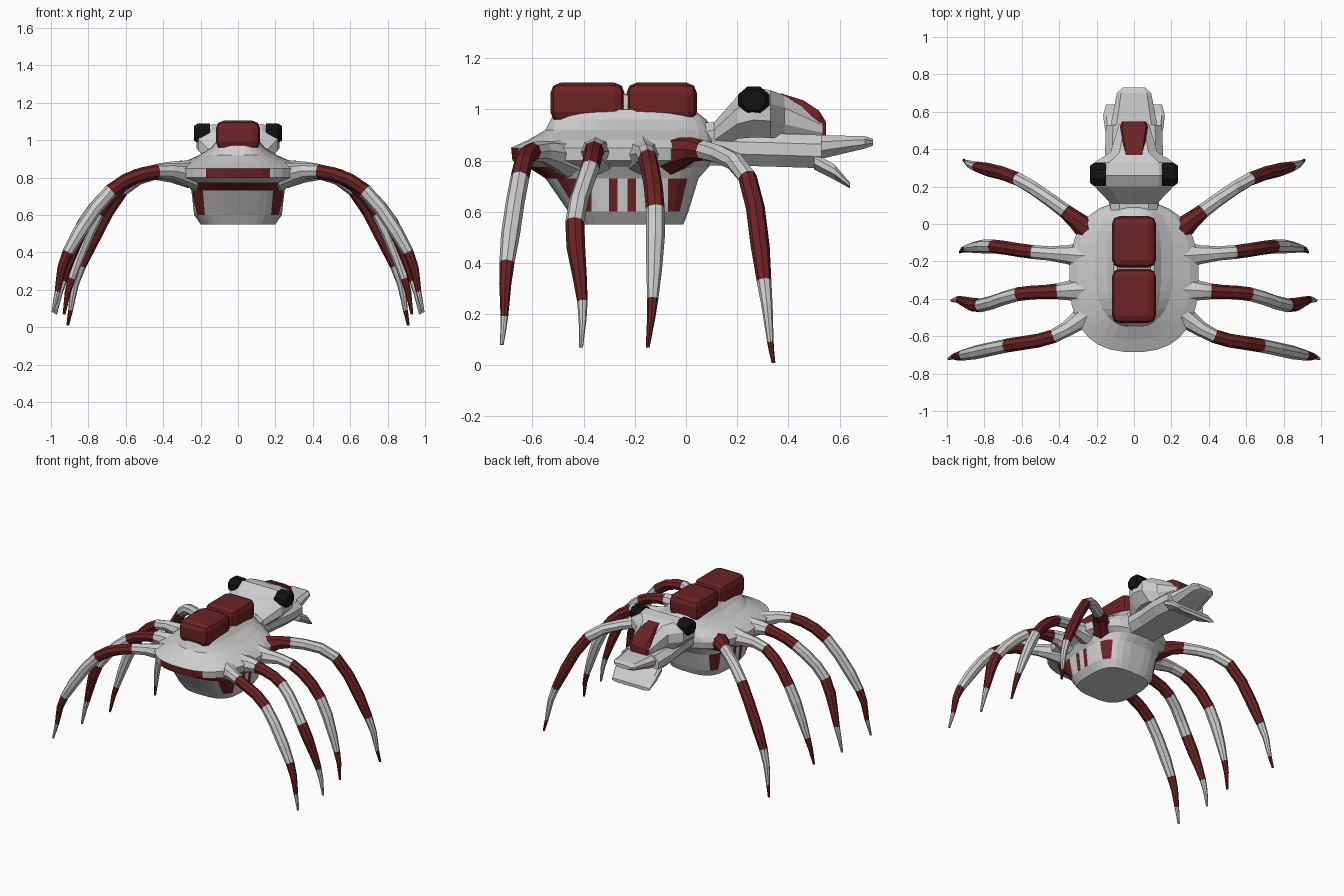
import bpy, bmesh, math
from mathutils import Vector

if "Cube" in bpy.data.objects:
    bpy.data.objects.remove(bpy.data.objects["Cube"])


def material(name, col):
    m = bpy.data.materials.new(name)
    m.diffuse_color = (*col, 1)
    m.use_nodes = True
    m.node_tree.nodes["Principled BSDF"].inputs["Base Color"].default_value = m.diffuse_color
    return m


WHITE = material("pale_grey", (0.62, 0.62, 0.62))
RED = material("dark_red", (0.15, 0.016, 0.017))
BLACK = material("black", (0.006, 0.006, 0.006))


def finish(bm, name, rule=None, mats=(WHITE, RED)):
    bmesh.ops.recalc_face_normals(bm, faces=bm.faces)
    if rule:
        for f in bm.faces:
            f.material_index = rule(f.calc_center_median())
    me = bpy.data.meshes.new(name)
    bm.to_mesh(me)
    bm.free()
    for m in mats:
        me.materials.append(m)
    ob = bpy.data.objects.new(name, me)
    bpy.context.collection.objects.link(ob)
    return ob


def loft(rings, cols=None):
    """Skin closed rings of points; cols gives a material index per span."""
    bm = bmesh.new()
    cols = cols or [0] * len(rings)
    vs = [[bm.verts.new(p) for p in r] for r in rings]
    n = len(vs[0])
    for k in range(len(vs) - 1):
        for i in range(n):
            j = (i + 1) % n
            f = bm.faces.new((vs[k][i], vs[k][j], vs[k + 1][j], vs[k + 1][i]))
            f.material_index = cols[k]
    bm.faces.new(vs[0]).material_index = cols[0]
    bm.faces.new(vs[-1]).material_index = cols[-1]
    return bm


# Body: stacked rounded outlines, boxier at the belly and on top
def outline(z, w, y0, y1, n=32):
    e = 2.5 if 0.75 < z < 0.95 else 3.2
    pts = []
    for i in range(n):
        a = 2 * math.pi * (i + 0.5) / n
        c, s = math.cos(a), math.sin(a)
        pts.append((math.copysign(abs(c) ** (2 / e), c) * w,
                    (y0 + y1) / 2 + math.copysign(abs(s) ** (2 / e), s) * (y1 - y0) / 2, z))
    return pts


LAYERS = [(0.55, 0.20, -0.43, -0.01), (0.60, 0.235, -0.46, 0.01),
          (0.73, 0.25, -0.55, 0.05), (0.775, 0.28, -0.62, 0.09),
          (0.80, 0.34, -0.68, 0.11), (0.85, 0.345, -0.685, 0.12),
          (0.88, 0.30, -0.62, 0.12), (0.92, 0.21, -0.55, 0.11),
          (0.96, 0.145, -0.53, 0.08), (1.0, 0.11, -0.51, 0.03)]
BANDS = [(-0.52, -0.37), (-0.30, -0.268), (-0.228, -0.195), (-0.07, 0.02)]


def body_colour(c):
    if 0.60 < c.z < 0.73 and abs(c.x) > 0.19:          # belly side stripes
        return int(any(a < c.y < b for a, b in BANDS))
    if 0.73 < c.z < 0.775 and c.y < -0.42:             # band under the rear rim
        return int(abs(c.x) < 0.22)
    if 0.80 < c.z < 0.85 and c.y < -0.55:              # rear spot
        return int(abs(c.x) < 0.17)
    return 0


bm = loft([outline(*l) for l in LAYERS])
cuts = [((0, y, 0), (0, 1, 0)) for b in BANDS for y in b]
cuts += [((s * x, 0, 0), (1, 0, 0)) for x in (0.17, 0.22) for s in (-1, 1)]
for co, no in cuts:
    bmesh.ops.bisect_plane(bm, geom=bm.verts[:] + bm.edges[:] + bm.faces[:],
                           plane_co=co, plane_no=no)
finish(bm, "body", body_colour)


# Bevelled blocks: the two back humps and the pale wedge between them
def block(name, y, size, z, bevel, mat):
    bm = bmesh.new()
    bmesh.ops.create_cube(bm, size=1)
    for v in bm.verts:
        v.co = Vector((v.co.x * size[0], v.co.y * size[1] + y, v.co.z * size[2] + z))
    bmesh.ops.bevel(bm, geom=bm.edges[:], offset=bevel, segments=2, profile=0.5,
                    affect='EDGES')
    finish(bm, name, mats=(mat,))


block("rear_hump", -0.385, (0.235, 0.29, 0.155), 1.027, 0.04, RED)
block("front_hump", -0.095, (0.235, 0.275, 0.155), 1.027, 0.04, RED)
block("hump_wedge", -0.24, (0.18, 0.08, 0.10), 1.01, 0.01, WHITE)


# Eight-sided section across y, widest at the middle
def section(y, w, z0, z1, wb, wt):
    h = z1 - z0
    half = [(w * wb, z0), (w, z0 + 0.35 * h), (w, z0 + 0.72 * h), (w * wt, z1)]
    return [(x, y, z) for x, z in half] + [(-x, y, z) for x, z in reversed(half)]


def part(name, rows, mat=WHITE, wb=0.7, wt=0.75):
    return finish(loft([section(*r, wb, wt) for r in rows]), name, mats=(mat,))


# Head: rows are y, half width, bottom, top
part("skull", [(0.03, 0.13, 0.80, 0.945), (0.11, 0.125, 0.84, 0.95),
               (0.20, 0.21, 0.885, 1.05), (0.26, 0.222, 0.89, 1.085),
               (0.33, 0.21, 0.89, 1.075), (0.385, 0.125, 0.88, 1.055),
               (0.535, 0.08, 0.88, 0.96)], wt=0.62)
part("snout_patch", [(0.37, 0.05, 0.98, 1.063), (0.46, 0.065, 0.96, 1.035),
                     (0.52, 0.075, 0.90, 0.995), (0.548, 0.065, 0.89, 0.95)],
     RED, wb=1, wt=0.85)
part("throat", [(0.0, 0.13, 0.78, 0.92), (0.2, 0.135, 0.78, 0.91),
                (0.38, 0.155, 0.775, 0.905), (0.53, 0.15, 0.77, 0.90)])
part("upper_jaw", [(0.5, 0.13, 0.80, 0.90), (0.70, 0.092, 0.847, 0.895),
                   (0.73, 0.06, 0.858, 0.885)])
part("lower_jaw", [(0.5, 0.155, 0.765, 0.83), (0.58, 0.165, 0.725, 0.785),
                   (0.64, 0.15, 0.692, 0.715)], wb=0.8, wt=0.9)


# Eyes: tapered octagonal discs
def eye(name, s):
    rings = []
    for x, r in ((0.15, 0.066), (0.215, 0.066), (0.235, 0.05)):
        angles = [(i + 0.5) * math.pi / 4 for i in range(8)]
        rings.append([(s * x, 0.265 + r * math.cos(a), 1.037 + 0.85 * r * math.sin(a))
                      for a in angles])
    finish(loft(rings), name, mats=(BLACK,))


# Legs: smooth tubes through the points where the two colours alternate
def spline(p0, p1, p2, p3, t):
    return 0.5 * (2 * p1 + (p2 - p0) * t + (2 * p0 - 5 * p1 + 4 * p2 - p3) * t ** 2
                  + (3 * p1 - p0 - 3 * p2 + p3) * t ** 3)


def leg(name, first, pts, s, steps=3):
    K = [Vector((s * x, y, z)) for x, y, z in pts]
    K = [2 * K[0] - K[1]] + K + [2 * K[-1] - K[-2]]
    P, cols = [], []
    for i in range(len(pts) - 1):
        for k in range(steps):
            P.append(spline(*K[i:i + 4], k / steps))
            cols.append((first + i) % 2)
    P.append(K[-2])
    dist = [0]
    for a, b in zip(P, P[1:]):
        dist.append(dist[-1] + (b - a).length)
    rings = []
    for i, p in enumerate(P):
        f = dist[i] / dist[-1]
        r = 0.037 * min(1, 0.2 + 2.3 * (1 - f)) + 0.04 * max(0, 1 - f / 0.2) ** 2
        t = (P[min(i + 1, len(P) - 1)] - P[max(i - 1, 0)]).normalized()
        u = t.cross(Vector((0, 1, 0))).normalized()
        v = t.cross(u)
        rings.append([p + r * (math.cos(a) * u + math.sin(a) * v)
                      for a in (k * math.pi / 4 for k in range(8))])
    finish(loft(rings, cols), name)


for s, side in ((1, "_right"), (-1, "_left")):
    eye("eye" + side, s)
    leg("head_leg" + side, 1, [(0.22, -0.06, 0.82), (0.37, 0.07, 0.84), (0.62, 0.24, 0.735),
                               (0.84, 0.305, 0.33), (0.895, 0.33, 0.09),
                               (0.91, 0.342, 0.01)], s)
    leg("middle_head_leg" + side, 0, [(0.26, -0.17, 0.82), (0.54, -0.15, 0.81),
                                      (0.75, -0.12, 0.61), (0.89, -0.13, 0.26),
                                      (0.93, -0.15, 0.07)], s)
    leg("middle_rear_leg" + side, 0, [(0.26, -0.35, 0.82), (0.41, -0.36, 0.835),
                                      (0.62, -0.375, 0.77), (0.82, -0.435, 0.56),
                                      (0.935, -0.405, 0.25), (0.975, -0.41, 0.07)], s)
    leg("rear_leg" + side, 0, [(0.22, -0.46, 0.81), (0.43, -0.60, 0.835),
                               (0.68, -0.65, 0.73), (0.91, -0.70, 0.40),
                               (0.965, -0.71, 0.19), (0.99, -0.72, 0.08)], s)
